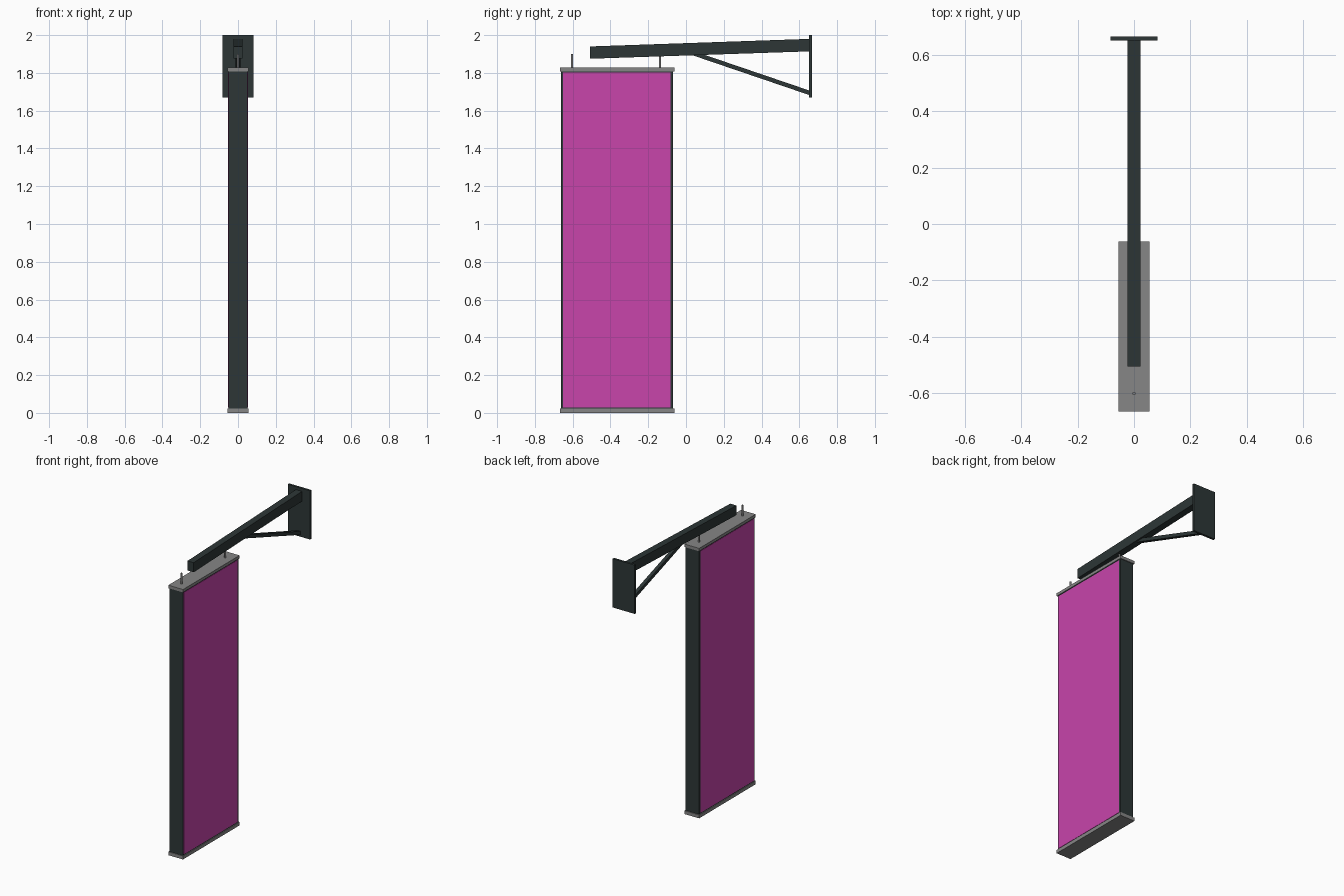
import bpy
import bmesh
import math
from mathutils import Vector

if "Cube" in bpy.data.objects:
    bpy.data.objects.remove(bpy.data.objects["Cube"], do_unlink=True)


def material(name, rgb):
    mat = bpy.data.materials.new(name)
    mat.use_nodes = True
    color = (*rgb, 1.0)
    mat.diffuse_color = color
    mat.node_tree.nodes["Principled BSDF"].inputs["Base Color"].default_value = color
    return mat


DARK = material("dark steel", (0.026, 0.037, 0.037))
GREY = material("grey metal", (0.24, 0.24, 0.24))
PINK = material("magenta panel", (0.58, 0.058, 0.41))


def finish(name, bm, mat):
    bmesh.ops.recalc_face_normals(bm, faces=bm.faces)
    mesh = bpy.data.meshes.new(name)
    bm.to_mesh(mesh)
    bm.free()
    mesh.materials.append(mat)
    obj = bpy.data.objects.new(name, mesh)
    bpy.context.collection.objects.link(obj)
    return obj


def extrude_profile(name, points, half_width, mat):
    """Extrude a side outline given as (y, z) evenly to both sides of x = 0."""
    bm = bmesh.new()
    face = bm.faces.new([bm.verts.new((-half_width, y, z)) for y, z in points])
    grown = bmesh.ops.extrude_face_region(bm, geom=[face])["geom"]
    verts = [v for v in grown if isinstance(v, bmesh.types.BMVert)]
    bmesh.ops.translate(bm, vec=(2 * half_width, 0, 0), verts=verts)
    return finish(name, bm, mat)


def box(name, half_width, y0, y1, z0, z1, mat):
    return extrude_profile(name, [(y0, z0), (y1, z0), (y1, z1), (y0, z1)], half_width, mat)


# Sign box with its two end caps
box("sign_frame", 0.05, -0.662, -0.068, 0.015, 1.815, DARK)
box("bottom_cap", 0.055, -0.667, -0.062, 0.0, 0.023, GREY)
box("top_cap", 0.055, -0.667, -0.062, 1.808, 1.828, GREY)

# Coloured panels on both broad sides
for side, label in ((1, "left"), (-1, "right")):
    panel = box(label + "_panel", 0.002, -0.652, -0.082, 0.029, 1.802, PINK)
    panel.location.x = side * 0.05

# Hanging rods
for label, y in (("front", -0.603), ("rear", -0.138)):
    bm = bmesh.new()
    bmesh.ops.create_cone(bm, cap_ends=True, segments=12, radius1=0.006,
                          radius2=0.006, depth=0.08)
    bmesh.ops.translate(bm, vec=(0, y, 1.86), verts=bm.verts)
    rod = finish(label + "_rod", bm, GREY)
    for poly in rod.data.polygons:
        poly.use_smooth = abs(poly.normal.z) < 0.5

# Wall bracket: plate, sloping arm and diagonal brace
box("wall_plate", 0.083, 0.652, 0.667, 1.67, 2.0, DARK)
extrude_profile("arm", [(-0.507, 1.875), (0.655, 1.914), (0.655, 1.98), (-0.507, 1.94)],
                0.023, DARK)
extrude_profile("brace", [(0.0, 1.905), (0.655, 1.682), (0.655, 1.706), (0.07, 1.905)],
                0.012, DARK)
